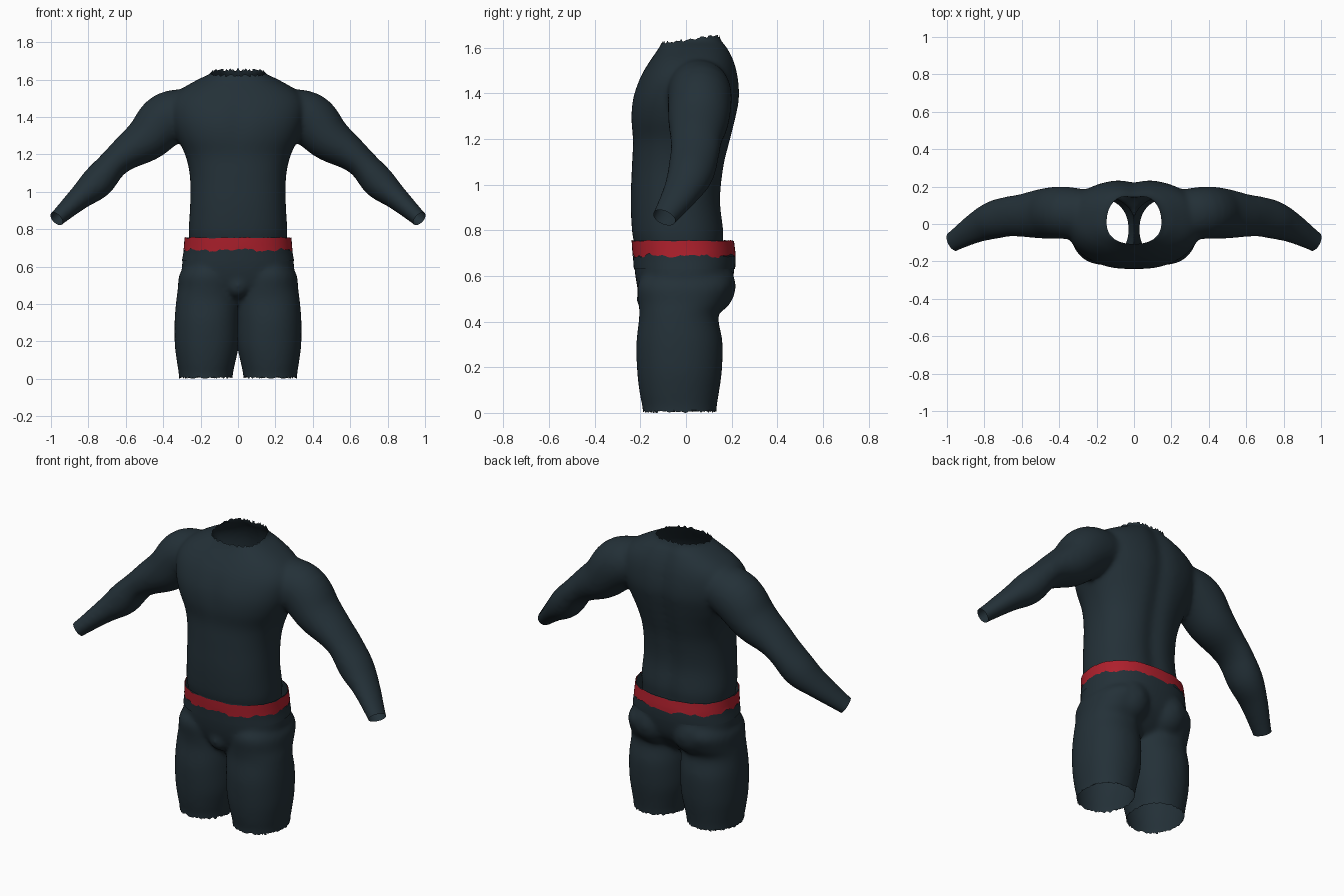
import bpy, bmesh, math, random
from mathutils import Vector

if "Cube" in bpy.data.objects:
    bpy.data.objects.remove(bpy.data.objects["Cube"])

random.seed(4)


def material(name, rgb):
    m = bpy.data.materials.new(name)
    m.diffuse_color = (*rgb, 1)
    m.use_nodes = True
    m.node_tree.nodes["Principled BSDF"].inputs["Base Color"].default_value = m.diffuse_color
    return m


DARK = material("dark slate cloth", (0.017, 0.030, 0.039))
RED = material("red waistband", (0.42, 0.014, 0.025))


def curve_rows(rows, steps=5):
    """Catmull-Rom smoothing of a table of section values."""
    out = []
    for i in range(len(rows) - 1):
        a, b, c, d = (rows[min(max(k, 0), len(rows) - 1)] for k in range(i - 1, i + 3))
        for s in range(steps):
            t = s / steps
            out.append([0.5 * (2 * q + (r - p) * t + (2 * p - 5 * q + 4 * r - u) * t * t
                               + (3 * q - p - 3 * r + u) * t ** 3)
                        for p, q, r, u in zip(a, b, c, d)])
    return out + [list(rows[-1])]


def section(z, x0, x1, yf, yb, e=2.3, n=64):
    """Horizontal superellipse between x0..x1 and front..back."""
    ring = []
    for i in range(n):
        c, s = math.cos(2 * math.pi * i / n), math.sin(2 * math.pi * i / n)
        px = math.copysign(abs(c) ** (2 / e), c)
        py = math.copysign(abs(s) ** (2 / e), s)
        ring.append(Vector(((x0 + x1) / 2 + px * (x1 - x0) / 2,
                            (yf + yb) / 2 + py * (yb - yf) / 2, z)))
    return ring


def loft(bm, rings, caps=True):
    vs = [[bm.verts.new(p) for p in r] for r in rings]
    n = len(vs[0])
    for a, b in zip(vs, vs[1:]):
        for i in range(n):
            bm.faces.new((a[i], a[(i + 1) % n], b[(i + 1) % n], b[i]))
    if caps:
        bm.faces.new(vs[0][::-1])
        bm.faces.new(vs[-1])
    return vs


def blob(bm, centre, size):
    r = bmesh.ops.create_uvsphere(bm, u_segments=32, v_segments=20, radius=1)
    for v in r["verts"]:
        v.co = Vector(centre) + Vector([a * b for a, b in zip(v.co, size)])


def finish(bm, name, mat):
    bmesh.ops.recalc_face_normals(bm, faces=bm.faces)
    me = bpy.data.meshes.new(name)
    bm.to_mesh(me)
    bm.free()
    me.materials.append(mat)
    me.polygons.foreach_set("use_smooth", [True] * len(me.polygons))
    ob = bpy.data.objects.new(name, me)
    bpy.context.collection.objects.link(ob)
    return ob


def garment(bm, name, cuts, smooth):
    """Fuse overlapping volumes, soften, cut the openings and mirror."""
    bmesh.ops.recalc_face_normals(bm, faces=bm.faces)
    tmp_me = bpy.data.meshes.new("volume")
    bm.to_mesh(tmp_me)
    bm.free()
    tmp = bpy.data.objects.new("volume", tmp_me)
    bpy.context.collection.objects.link(tmp)
    mod = tmp.modifiers.new("fuse", 'REMESH')
    mod.mode = 'VOXEL'
    mod.voxel_size = 0.012
    dg = bpy.context.evaluated_depsgraph_get()
    me = bpy.data.meshes.new_from_object(tmp.evaluated_get(dg))
    bpy.data.objects.remove(tmp)
    out = bmesh.new()
    out.from_mesh(me)
    for _ in range(smooth):
        bmesh.ops.smooth_vert(out, verts=out.verts, factor=0.5,
                              use_axis_x=True, use_axis_y=True, use_axis_z=True)
    for co, no, ragged in [((0, 0, 0), (-1, 0, 0), 0)] + cuts:
        r = bmesh.ops.bisect_plane(out, geom=out.verts[:] + out.edges[:] + out.faces[:],
                                   plane_co=co, plane_no=no, clear_outer=True)
        for g in r["geom_cut"]:
            if isinstance(g, bmesh.types.BMVert):
                g.co.z += random.uniform(-ragged, ragged)
    ob = finish(out, name, DARK)
    m = ob.modifiers.new("mirror", 'MIRROR')
    m.merge_threshold = 0.001
    return ob


# --- Shirt: torso sections as height, half width, front, back
torso = [(0.58, .255, -.21, .165), (0.72, .258, -.222, .168), (0.79, .264, -.236, .172),
         (0.93, .256, -.242, .157), (1.08, .257, -.237, .172), (1.19, .280, -.233, .198),
         (1.29, .325, -.243, .222), (1.38, .355, -.235, .238), (1.47, .36, -.202, .232),
         (1.54, .315, -.16, .215), (1.60, .215, -.118, .188), (1.64, .14, -.1, .162),
         (1.72, .12, -.09, .15)]
bm = bmesh.new()
rings = []
for z, rx, yf, yb in curve_rows(torso):
    ring = section(z, -rx, rx, yf, yb)
    for p in ring:  # spine and breastbone grooves
        g = math.exp(-(p.x / .05) ** 2)
        p.y += -.018 * g if p.y > 0 else .008 * g * math.exp(-((z - 1.36) / .12) ** 2)
    rings.append(ring)
loft(bm, rings)

# Sleeve: centre x, y, z, radius in the hanging plane, radius in depth
arm = [(.20, .04, 1.44, .11, .13), (.37, .06, 1.395, .142, .140), (.485, .055, 1.285, .122, .134),
       (.60, .045, 1.205, .092, .115), (.67, .04, 1.145, .080, .108), (.755, .02, 1.048, .088, .102),
       (.85, -.022, .965, .064, .082), (.97, -.095, .855, .043, .056), (1.03, -.13, .80, .040, .052)]
path = curve_rows(arm)
rings = []
for i, (x, y, z, r1, r2) in enumerate(path):
    a, b = path[max(i - 1, 0)], path[min(i + 1, len(path) - 1)]
    d = (Vector(b[:3]) - Vector(a[:3])).normalized()
    u = d.cross(Vector((0, 1, 0))).normalized()
    w = d.cross(u)
    rings.append([Vector((x, y, z)) + u * r1 * math.cos(t) + w * r2 * math.sin(t)
                  for t in (2 * math.pi * k / 40 for k in range(40))])
loft(bm, rings)
garment(bm, "shirt", [((0, 0, .64), (0, 0, -1), 0),
                      ((0, .03, 1.637), (0, -.115, .99), .009),
                      ((.97, -.095, .855), (.67, -.42, -.61), 0)], 7)

# --- Shorts: pelvis sections as height, half width, front, back
pelvis = [(0.40, .12, -.12, .07), (0.45, .22, -.17, .13), (0.52, .285, -.205, .185),
          (0.60, .300, -.222, .208), (0.68, .288, -.229, .214), (0.755, .282, -.234, .206),
          (0.82, .28, -.234, .2)]
waist = curve_rows(pelvis)
bm = bmesh.new()
loft(bm, [section(z, -rx, rx, yf, yb) for z, rx, yf, yb in waist])
# Trouser leg: height, inner, outer, front, back
leg = [(.63, .05, .26, -.17, .17), (.56, .008, .312, -.212, .205), (.48, -.006, .322, -.207, .175),
       (.42, -.008, .330, -.205, .142), (.31, -.008, .339, -.217, .160),
       (.18, -.004, .338, -.214, .157), (.08, .016, .325, -.202, .143),
       (.02, .028, .316, -.190, .134), (-.06, .03, .315, -.188, .13)]
loft(bm, [section(*row, e=2.15) for row in curve_rows(leg)])
blob(bm, (.125, .09, .555), (.125, .128, .13))   # seat
blob(bm, (0, -.145, .50), (.068, .072, .072))    # front pouch
garment(bm, "shorts", [((0, 0, .756), (0, 0, 1), 0), ((0, 0, .006), (0, 0, -1), .006)], 6)


# --- Bands around the waist that follow the pelvis sections
def pelvis_at(z, grow):
    for a, b in zip(waist, waist[1:]):
        if a[0] <= z <= b[0]:
            t = (z - a[0]) / (b[0] - a[0])
            rx, yf, yb = (p + (q - p) * t for p, q in zip(a[1:], b[1:]))
            return section(z, -rx - grow, rx + grow, yf - grow, yb + grow, n=128)


def band(name, z0, z1, grow, mat, ragged_low=0, ragged_high=0):
    b = bmesh.new()
    rows = loft(b, [pelvis_at(z0 + (z1 - z0) * k / 5, grow) for k in range(6)], caps=False)
    for row, amount in ((rows[0], ragged_low), (rows[-1], ragged_high)):
        for i, v in enumerate(row):
            a = 2 * math.pi * i / 128
            v.co.z += amount * (math.sin(7 * a) + math.sin(17 * a + 1) + random.uniform(-1, 1)) / 2
    return finish(b, name, mat)


band("waistband", .688, .754, .004, RED, .009, .003)
band("shirt_hem", .631, .685, .003, DARK, 0, .003)
